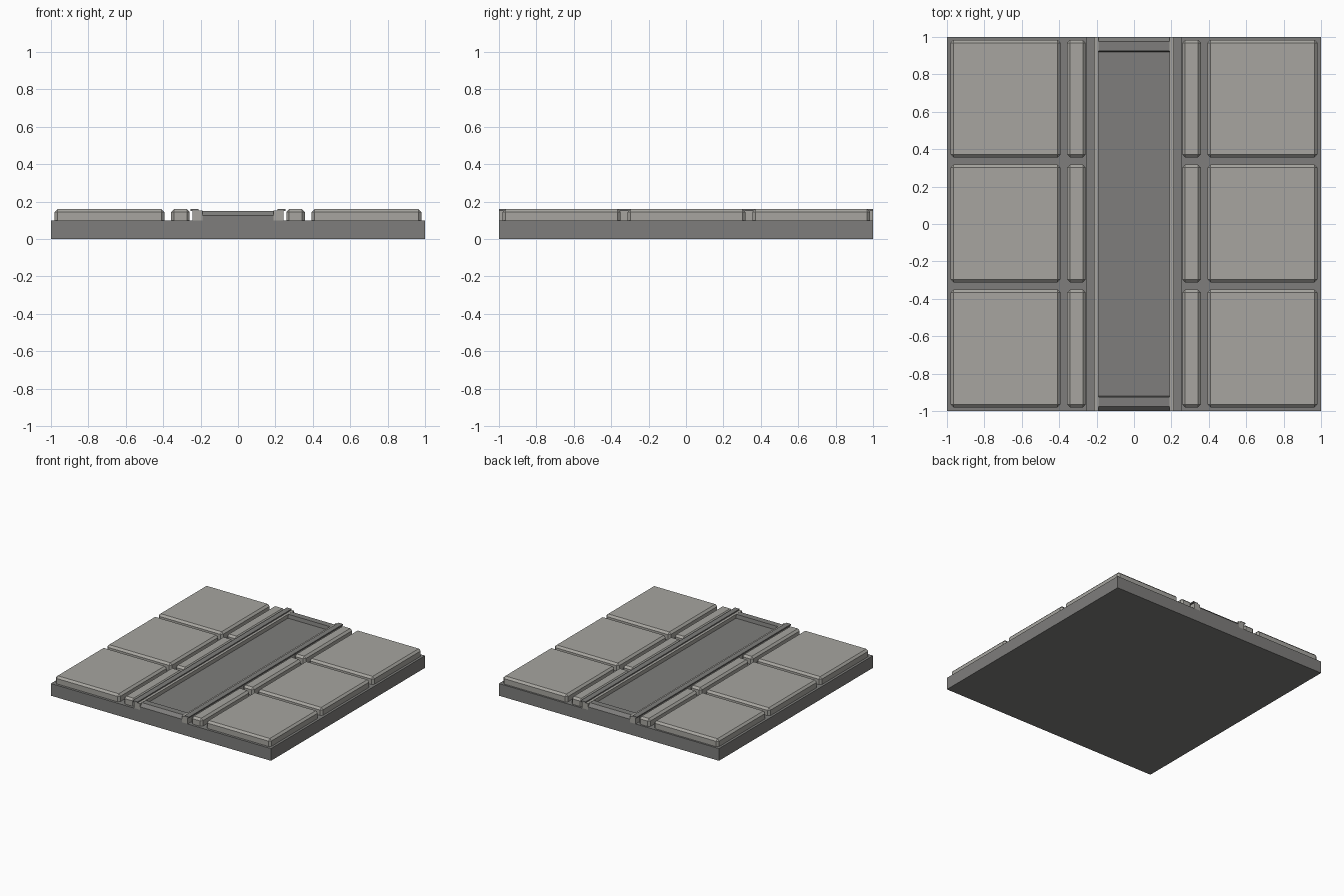
import bpy
import bmesh

cube = bpy.data.objects.get("Cube")
if cube:
    bpy.data.objects.remove(cube, do_unlink=True)


def make_material(name, color):
    mat = bpy.data.materials.new(name)
    mat.use_nodes = True
    mat.diffuse_color = (*color, 1)
    mat.node_tree.nodes["Principled BSDF"].inputs["Base Color"].default_value = (*color, 1)
    return mat


DARK = make_material("dark_stone", (0.21, 0.207, 0.2))
LIGHT = make_material("light_stone", (0.385, 0.378, 0.35))


def finish(name, bm, mat):
    bmesh.ops.recalc_face_normals(bm, faces=bm.faces)
    mesh = bpy.data.meshes.new(name)
    bm.to_mesh(mesh)
    bm.free()
    mesh.materials.append(mat)
    obj = bpy.data.objects.new(name, mesh)
    bpy.context.collection.objects.link(obj)
    return obj


def box(name, x, y, z, mat, bevel=0):
    """Box between (low, high) pairs; every edge but the bottom ones is chamfered."""
    bm = bmesh.new()
    bmesh.ops.create_cube(bm, size=1)
    for v in bm.verts:
        v.co = [sum(r) / 2 + c * (r[1] - r[0]) for c, r in zip(v.co, (x, y, z))]
    if bevel:
        edges = [e for e in bm.edges if max(v.co.z for v in e.verts) > z[0] + 0.001]
        bmesh.ops.bevel(bm, geom=edges, offset=bevel, segments=1, affect='EDGES')
    return finish(name, bm, mat)


def extrude_x(name, profile, half_width, mat):
    """Closed (y, z) profile drawn out along x."""
    bm = bmesh.new()
    face = bm.faces.new([bm.verts.new((-half_width, y, z)) for y, z in profile])
    moved = bmesh.ops.extrude_face_region(bm, geom=[face])["geom"]
    bmesh.ops.translate(bm, vec=(2 * half_width, 0, 0),
                        verts=[g for g in moved if isinstance(g, bmesh.types.BMVert)])
    return finish(name, bm, mat)


BASE_TOP = 0.10
TOP = 0.16

# Base slab
box("base_slab", (-1, 1), (-1, 1), (0, BASE_TOP), DARK)

# Paving: a wide and a narrow column of slabs on each side, three rows
for side, sign in (("left", 1), ("right", -1)):
    for row, y in (("front", -0.665), ("middle", 0.003), ("back", 0.67)):
        for kind, inner, outer in (("wide", 0.393, 0.98), ("narrow", 0.258, 0.357)):
            box(f"{kind}_paver_{side}_{row}", sorted((sign * inner, sign * outer)),
                (y - 0.315, y + 0.315), (BASE_TOP - 0.002, TOP), LIGHT, 0.016)

    # Channel kerb with a thin overhanging cap
    box(f"kerb_{side}", sorted((sign * 0.19, sign * 0.243)), (-1, 1),
        (BASE_TOP - 0.002, 0.151), LIGHT)
    box(f"kerb_cap_{side}", sorted((sign * 0.212, sign * 0.255)), (-1, 1),
        (0.15, TOP), DARK)

# Channel tray with a stepped lip at both ends
end = [(1, BASE_TOP - 0.002), (1, 0.125), (0.975, 0.15), (0.925, 0.15), (0.92, 0.12)]
extrude_x("channel_tray", end + [(-y, z) for y, z in reversed(end)], 0.192, DARK)
